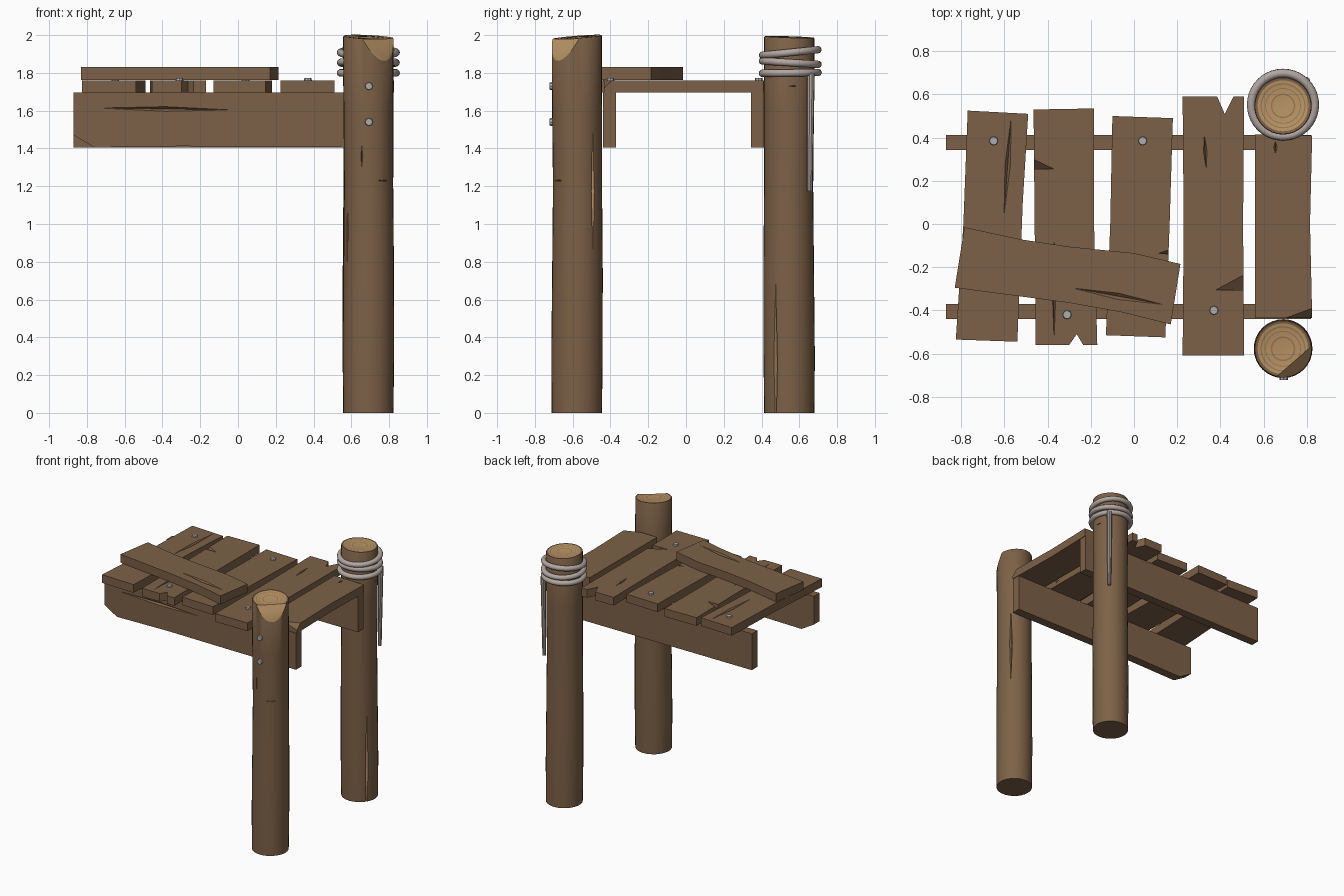
import bpy, bmesh, math
from mathutils import Vector, Matrix

cube = bpy.data.objects.get("Cube")
if cube:
    bpy.data.objects.remove(cube, do_unlink=True)


def material(name, colour):
    m = bpy.data.materials.new(name)
    m.use_nodes = True
    m.diffuse_color = (*colour, 1)
    bsdf = next(n for n in m.node_tree.nodes if n.type == "BSDF_PRINCIPLED")
    bsdf.inputs["Base Color"].default_value = (*colour, 1)
    bsdf.inputs["Roughness"].default_value = 0.8
    return m


WOOD = material("brown wood", (0.205, 0.12, 0.063))
CUT = material("pale cut wood", (0.49, 0.3, 0.135))
RING = material("growth ring", (0.33, 0.19, 0.085))
ROPE = material("grey rope", (0.45, 0.385, 0.36))
METAL = material("nail metal", (0.42, 0.42, 0.42))
UP, FRONT = Vector((0, 0, 1)), Vector((0, -1, 0))


def finish(bm, name, mats, smooth=False):
    bmesh.ops.recalc_face_normals(bm, faces=bm.faces)
    me = bpy.data.meshes.new(name)
    bm.to_mesh(me)
    bm.free()
    ob = bpy.data.objects.new(name, me)
    bpy.context.collection.objects.link(ob)
    for m in mats:
        me.materials.append(m)
    if smooth:
        select(ob)
        bpy.ops.object.shade_smooth_by_angle(angle=math.radians(35))
    return ob


def select(ob):
    bpy.ops.object.select_all(action="DESELECT")
    ob.select_set(True)
    bpy.context.view_layer.objects.active = ob


def carve(ob, points, mat=WOOD):
    """Cut the convex hull of the points out of a part."""
    bm = bmesh.new()
    for p in points:
        bm.verts.new(p)
    bmesh.ops.convex_hull(bm, input=bm.verts)
    cutter = finish(bm, "cutter", [mat])
    cutter.hide_render = True
    mod = ob.modifiers.new("carve", "BOOLEAN")
    mod.operation, mod.solver, mod.object = "DIFFERENCE", "EXACT", cutter
    mod.material_mode = "TRANSFER"
    select(ob)
    bpy.ops.object.modifier_apply(modifier=mod.name)
    bpy.data.objects.remove(cutter, do_unlink=True)


def crack(ob, a, b, normal, width, depth=0.015, mat=WOOD):
    """Cut a tapering V-shaped split from a to b."""
    a, b, lift = Vector(a), Vector(b), normal * 0.003
    mid = (a + b) / 2
    side = (b - a).cross(normal).normalized() * width / 2
    carve(ob, [a + lift, b + lift, mid + side + lift, mid - side + lift,
               mid - normal * depth], mat)


def chip(ob, tip, corner, edge, depth):
    """Cut a splinter out of a board edge, deepest at the corner."""
    pts = [Vector(p) + UP * 0.003 for p in (tip, corner, edge)]
    carve(ob, pts + [pts[1] - UP * depth])


def board(name, outline, low, high, axis="z"):
    """Extrude an outline along z, or along y for the beams."""
    place = (lambda u, v, h: (u, v, h)) if axis == "z" else (lambda u, v, h: (u, h, v))
    bm = bmesh.new()
    face = bm.faces.new([bm.verts.new(place(u, v, low)) for u, v in outline])
    ext = bmesh.ops.extrude_face_region(bm, geom=[face])["geom"]
    shift = Vector(place(0, 0, high - low))
    bmesh.ops.translate(bm, vec=shift, verts=[g for g in ext if isinstance(g, bmesh.types.BMVert)])
    return finish(bm, name, [WOOD])


# Beams
front_beam = board("front_beam", [(-.87, 1.47), (-.76, 1.405), (-.3, 1.412), (.2, 1.408),
                                  (.82, 1.405), (.82, 1.695), (-.87, 1.695)], -.44, -.37, "y")
back_beam = board("back_beam", [(-.87, 1.405), (.82, 1.405), (.82, 1.695), (-.87, 1.695)],
                  .343, .413, "y")
crack(front_beam, (-.8, -.44, 1.615), (.03, -.44, 1.603), FRONT, .03)

# Deck planks
LOW, TOP = 1.695, 1.76
plank_1 = board("deck_plank_1", [(-.77, .525), (-.49, .51), (-.515, .1), (-.54, -.545),
                                 (-.825, -.535), (-.79, 0)], LOW, TOP)
plank_2 = board("deck_plank_2", [(-.465, .53), (-.185, .535), (-.185, 0), (-.17, -.56), (-.235, -.56),
                                 (-.265, -.51), (-.3, -.56), (-.455, -.56), (-.46, 0)], LOW, TOP)
plank_3 = board("deck_plank_3", [(-.1, .5), (.18, .49), (.165, 0), (.145, -.525),
                                 (-.13, -.515), (-.11, 0)], LOW, TOP)
plank_4 = board("deck_plank_4", [(.225, .59), (.385, .59), (.42, .51), (.46, .59), (.51, .59),
                                 (.505, 0), (.51, -.61), (.225, -.61), (.23, 0)], LOW, TOP)
plank_5 = board("deck_plank_5", [(.56, .415), (.825, .41), (.815, 0), (.825, -.435), (.56, -.435)],
                LOW, TOP)
loose_plank = board("loose_plank", [(-.785, -.015), (-.52, -.072), (-.3, -.105), (0, -.135), (.215, -.185),
                                    (.17, -.465), (-.05, -.41), (-.3, -.365), (-.83, -.295)],
                    1.763, 1.83)

# Splits and splinters in the planks
crack(plank_1, (-.565, .54, TOP), (-.605, 0, TOP), UP, .03)
crack(plank_2, (-.37, -.02, TOP), (-.37, -.58, TOP), UP, .022)
crack(plank_4, (.325, .43, TOP), (.335, .24, TOP), UP, .02)
crack(plank_5, (.655, .39, TOP), (.655, .32, TOP), UP, .02)
crack(loose_plank, (-.32, -.29, 1.83), (.175, -.38, 1.83), UP, .035)
chip(plank_2, (-.365, .255, TOP), (-.47, .255, TOP), (-.47, .305, TOP), .05)
chip(plank_3, (.11, -.135, TOP), (.17, -.14, TOP), (.17, -.115, TOP), .04)
chip(plank_4, (.37, -.305, TOP), (.52, -.305, TOP), (.52, -.225, TOP), .05)
chip(plank_5, (.68, -.44, TOP), (.83, -.44, TOP), (.83, -.385, TOP), .05)


def post(name, x, y, sway, tilt, bevel=None):
    """Round post with a swaying trunk and growth rings on its end."""
    sides = 32
    trunk = [(.133, 0), (.136, .3), (.134, .75), (.13, 1.2), (.132, 1.6), (.133, 1.985)]
    rings = [(.13, 1.99, WOOD), (.118, 1.988, CUT), (.104, 1.988, RING), (.099, 1.986, CUT),
             (.083, 1.987, RING), (.079, 1.986, CUT), (.057, 1.987, RING), (.05, 1.986, CUT)]
    profile = [(r, z, WOOD) for r, z in trunk] + rings
    mats = [WOOD, CUT, RING]
    bm = bmesh.new()
    loops = []
    for r, z, _ in profile:
        shift = Vector(sway) * math.sin(z * math.pi / 2) ** 2 if z < 1.98 else Vector((0, 0))
        loop = []
        for i in range(sides):
            a = math.tau * i / sides
            u, v = r * math.cos(a), r * math.sin(a)
            lift = (tilt[0] * u + tilt[1] * v) if z > 1.9 else 0
            loop.append(bm.verts.new((x + shift.x + u, y + shift.y + v, z + lift)))
        loops.append(loop)
    bm.faces.new(loops[0])
    bm.faces.new(loops[-1]).material_index = 1
    for k in range(len(loops) - 1):
        for i in range(sides):
            j = (i + 1) % sides
            f = bm.faces.new((loops[k][i], loops[k][j], loops[k + 1][j], loops[k + 1][i]))
            f.material_index = mats.index(profile[k][2])
    if bevel:
        # Axe cut sloping down one side of the top
        out = Vector(bevel).normalized()
        cut = bmesh.ops.bisect_plane(
            bm, geom=bm.verts[:] + bm.edges[:] + bm.faces[:], clear_outer=True,
            plane_co=Vector((x, y, 2)) + out * .068, plane_no=out * .14 + UP * .066)
        edges = [g for g in cut["geom_cut"] if isinstance(g, bmesh.types.BMEdge)]
        for f in bmesh.ops.edgenet_fill(bm, edges=edges)["faces"]:
            f.material_index = 1
    return finish(bm, name, mats, True)


front_post = post("front_post", .69, -.578, (.002, .004), (-.05, .08), (.65, -.76, 0))
back_post = post("back_post", .69, .547, (-.002, -.004), (-.03, -.03))
FX, BX = .69, .69

# Splits in the posts
RIGHT = Vector((1, 0, 0))
slant = Vector((.8, .6, 0))
crack(front_post, (.795, -.492, .8), (.795, -.492, 1.55), slant, .025, .03, CUT)
crack(front_post, (.655, -.708, 1.25), (.655, -.708, 1.46), FRONT, .02, .02)
crack(front_post, (.575, -.645, .7), (.575, -.645, 1.22), Vector((-.86, -.5, 0)), .02, .02)
crack(front_post, (.73, -.7, 1.23), (.81, -.65, 1.23), Vector((.5, -.86, 0)), .008, .02)
crack(back_post, (.803, .475, -.2), (.803, .475, .73), Vector((.85, -.53, 0)), .024, .03, CUT)
crack(back_post, (.82, .54, 1.73), (.82, .6, 1.73), RIGHT, .008, .015)


# Rope coils round the back post, with a hanging end
for i, (z, slope) in enumerate([(1.8, .015), (1.854, -.06), (1.908, .1)]):
    bpy.ops.mesh.primitive_torus_add(location=(.69, .552, z), rotation=(slope, 0, 0), major_radius=.147,
                                     minor_radius=.02, major_segments=40, minor_segments=10)
    coil = bpy.context.object
    coil.name = f"rope_coil_{i + 1}"
    coil.data.materials.append(ROPE)
    bpy.ops.object.shade_smooth_by_angle(angle=math.radians(60))


def rod(name, base, tip, r1, r2, sides, mat):
    """Tapered rod between two points."""
    base, tip = Vector(base), Vector(tip)
    axis = tip - base
    turn = UP.rotation_difference(axis).to_matrix().to_4x4()
    bm = bmesh.new()
    bmesh.ops.create_cone(bm, cap_ends=True, segments=sides, radius1=r1, radius2=r2, depth=axis.length,
                          matrix=Matrix.Translation((base + tip) / 2) @ turn)
    return finish(bm, name, [mat], sides > 8)


rod("rope_end", (.792, .655, 1.175), (.796, .661, 1.8), .014, .021, 10, ROPE)

# Nails in the deck and the front post
for i, (x, y) in enumerate([(-.65, .385), (.04, .385), (-.31, -.42), (.37, -.4)]):
    rod(f"deck_nail_{i + 1}", (x, y, 1.74), (x, y, 1.772), .024, .019, 8, METAL)
for i, z in enumerate((1.54, 1.73)):
    rod(f"post_nail_{i + 1}", (.693, -.69, z), (.693, -.722, z), .024, .019, 8, METAL)
